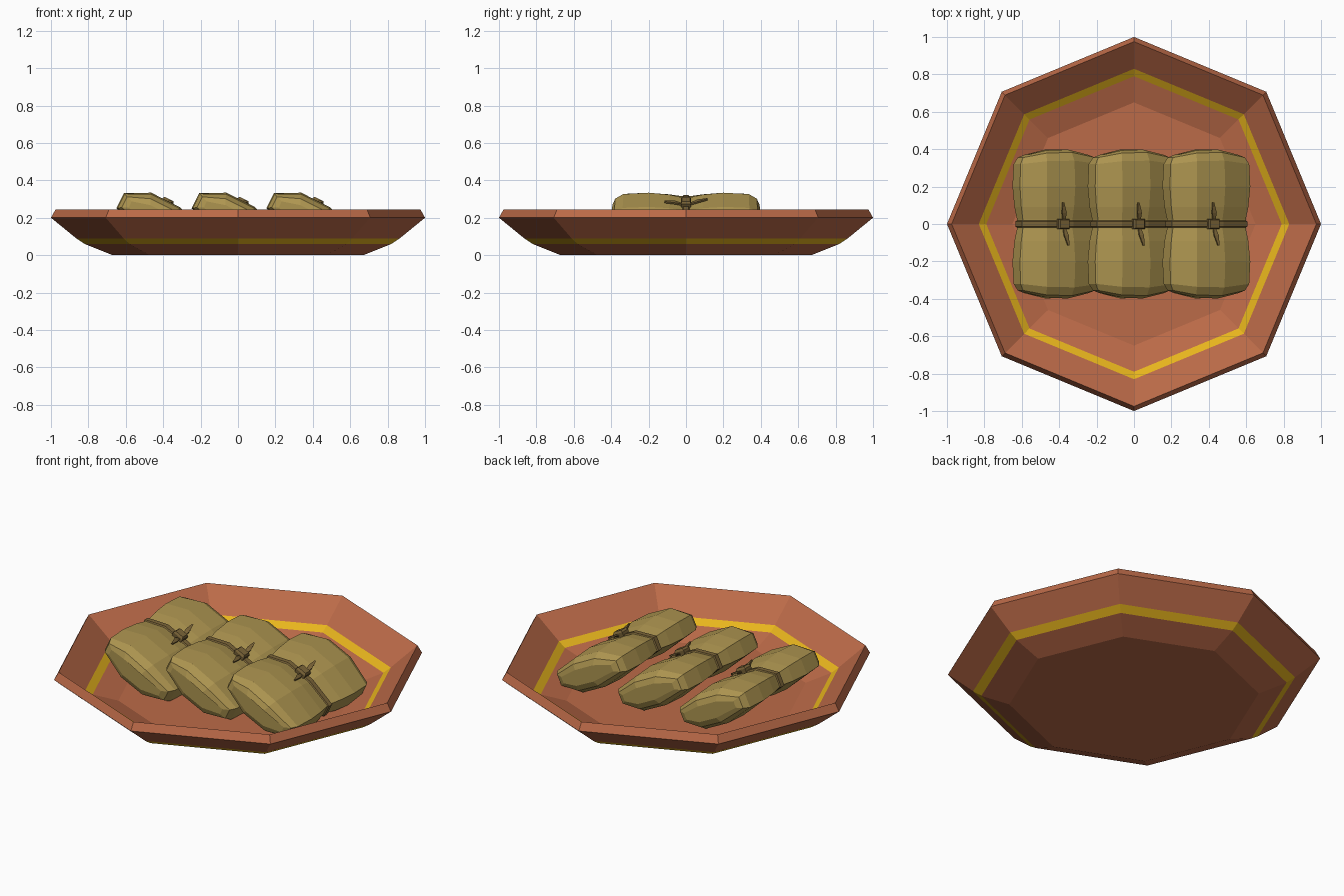
import bpy, bmesh
from math import sin, cos, pi, radians
from mathutils import Vector

if "Cube" in bpy.data.objects:
    bpy.data.objects.remove(bpy.data.objects["Cube"])


def material(name, rgb):
    m = bpy.data.materials.new(name)
    m.diffuse_color = (*rgb, 1)
    m.use_nodes = True
    m.node_tree.nodes["Principled BSDF"].inputs["Base Color"].default_value = m.diffuse_color
    return m


CLAY = material("terracotta", (0.50, 0.145, 0.065))
YELLOW = material("yellow_glaze", (0.80, 0.46, 0.012))
HUSK = material("husk", (0.42, 0.30, 0.08))
STRING = material("string", (0.20, 0.13, 0.04))


def loft(name, rings, mats, stripes=()):
    """Bridge closed rings in order and cap both ends; stripes get mats[1]."""
    bm = bmesh.new()
    loops = [[bm.verts.new(p) for p in ring] for ring in rings]
    n = len(loops[0])
    for k, (a, b) in enumerate(zip(loops, loops[1:])):
        for i in range(n):
            j = (i + 1) % n
            f = bm.faces.new((a[i], a[j], b[j], b[i]))
            f.material_index = 1 if k in stripes else 0
    bm.faces.new(loops[0][::-1])
    bm.faces.new(loops[-1])
    bmesh.ops.recalc_face_normals(bm, faces=bm.faces)
    me = bpy.data.meshes.new(name)
    bm.to_mesh(me)
    bm.free()
    for m in mats:
        me.materials.append(m)
    ob = bpy.data.objects.new(name, me)
    bpy.context.collection.objects.link(ob)
    return ob


# Octagonal dish: outside wall up, over the rim, inside wall down
dish_profile = [(0.67, 0), (0.82, 0.06), (0.865, 0.09), (1.0, 0.2),
                (0.975, 0.245), (0.83, 0.126), (0.79, 0.098), (0.65, 0.05)]
loft("dish", [[(r * cos(i * pi / 4), r * sin(i * pi / 4), z) for i in range(8)]
              for r, z in dish_profile], [CLAY, YELLOW], stripes=(1, 5))

# Bundle cross-section (point symmetric, eight sides)
half = [(-0.236, -0.053), (-0.237, 0.036), (-0.108, 0.102), (0.06, 0.103)]
section = half + [(-u, -v) for u, v in half]


def ring(y, su, sv, bow=0.0):
    """Scaled section at y; bow pulls the side corners back towards the middle."""
    side = 1 if y > 0 else -1
    return [(u * su, y - side * bow * (u / 0.237) ** 2, v * sv) for u, v in section]


# Half stations: y, width scale, thickness scale, corner pull-back
stations = [(0.025, 0.91, 0.80, 0), (0.09, 0.96, 0.93, 0), (0.20, 1.0, 1.02, 0),
            (0.34, 0.98, 0.95, 0.02), (0.385, 0.90, 0.72, 0.03),
            (0.40, 0.76, 0.42, 0.03)]
full = [(-y, a, b, c) for y, a, b, c in reversed(stations)] + stations


def tail(name, s):
    """Tapered string end pointing along s * y."""
    path = [(0.015, 0.0, 0.088, 0.006), (0.06, -0.006, 0.104, 0.013),
            (0.115, -0.016, 0.112, 0.004)]
    return loft(name, [[(s * x + dx, s * y, z + dz) for dx, dz in
                        ((-w, -0.005), (w, -0.005), (w, 0.005), (-w, 0.005))]
                       for y, x, z, w in path], [STRING])


# Three tilted, overlapping tied bundles
for k, cx in enumerate((-0.415, -0.013, 0.387)):
    parts = [loft(f"bundle_{k}", [ring(*s) for s in full], [HUSK])]
    # tie band around the waist
    parts.append(loft(f"tie_band_{k}",
                      [ring(-0.02, 0.90, 0.78), ring(-0.014, 0.94, 0.87),
                       ring(0.014, 0.94, 0.87), ring(0.02, 0.90, 0.78)], [STRING]))
    # knot with chamfered top
    parts.append(loft(f"knot_{k}",
                      [[(-0.008 + dx * w, dy * w, z) for dx, dy in
                        ((-1, -0.8), (1, -0.8), (1, 0.8), (-1, 0.8))]
                       for z, w in ((0.07, 0.03), (0.105, 0.034), (0.117, 0.026))],
                      [STRING]))
    parts += [tail(f"string_end_a_{k}", 1), tail(f"string_end_b_{k}", -1)]
    for p in parts:
        p.location = Vector((cx, 0, 0.192))
        p.rotation_euler = (0, radians(27), 0)
